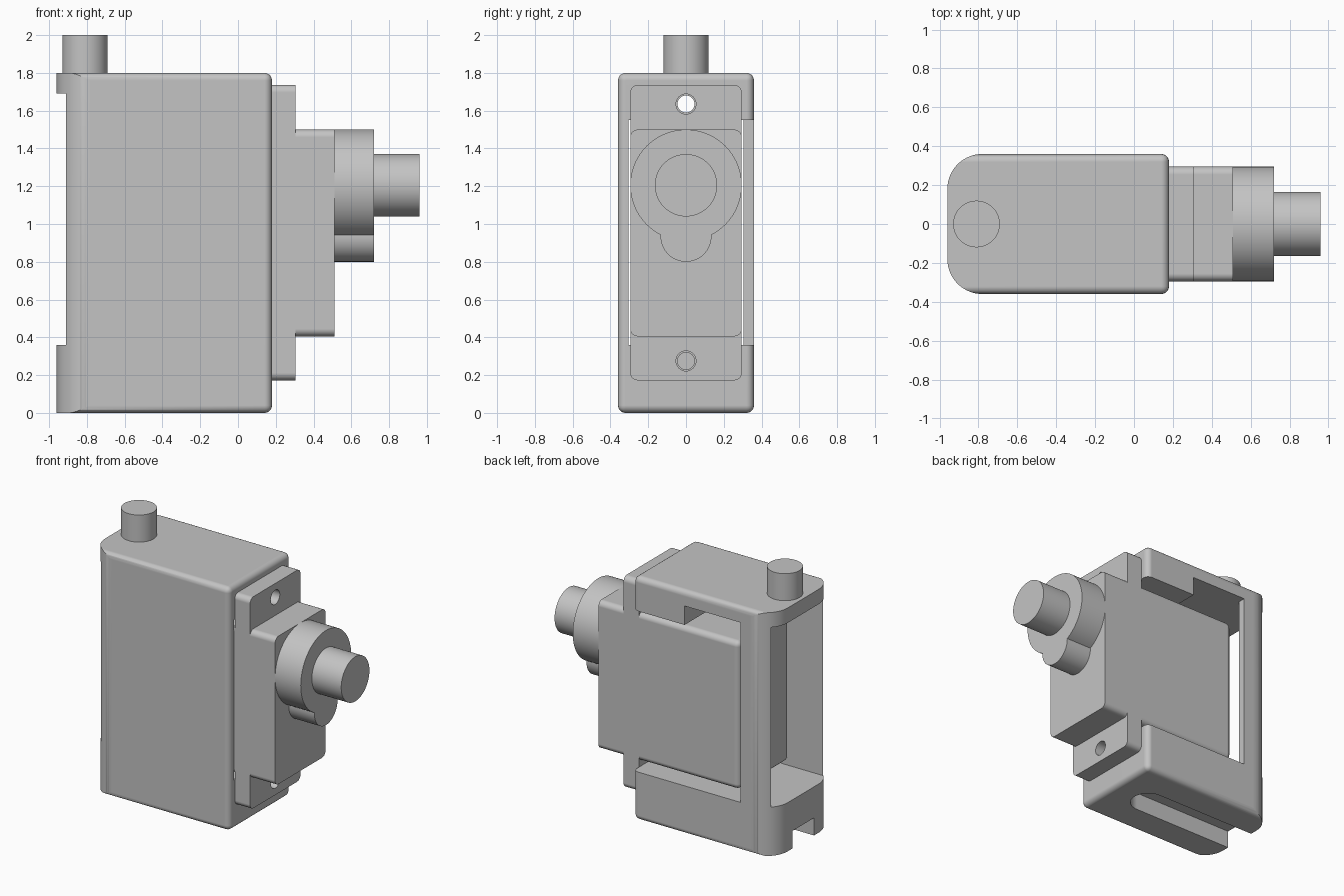
import bpy, bmesh
from math import cos, sin, pi
from mathutils import Vector

cube = bpy.data.objects.get("Cube")
if cube:
    bpy.data.objects.remove(cube, do_unlink=True)

grey = bpy.data.materials.new("light_grey")
grey.use_nodes = True
grey.diffuse_color = (0.55, 0.55, 0.55, 1)
grey.node_tree.nodes["Principled BSDF"].inputs["Base Color"].default_value = (0.55, 0.55, 0.55, 1)


def new_object(name, bm):
    bmesh.ops.recalc_face_normals(bm, faces=bm.faces)
    mesh = bpy.data.meshes.new(name)
    bm.to_mesh(mesh)
    bm.free()
    mesh.materials.append(grey)
    obj = bpy.data.objects.new(name, mesh)
    bpy.context.collection.objects.link(obj)
    return obj


def box(name, lo, hi, bevel=0.0, keep=lambda edge: True):
    """Box between two corners; edges passing the rule are rounded."""
    bm = bmesh.new()
    bmesh.ops.create_cube(bm, size=1)
    lo, hi = Vector(lo), Vector(hi)
    for v in bm.verts:
        v.co = (lo + hi) / 2 + v.co * (hi - lo)
    if bevel:
        edges = [e for e in bm.edges if keep(e)]
        bmesh.ops.bevel(bm, geom=edges, offset=bevel, segments=5, profile=0.5, affect='EDGES')
    return new_object(name, bm)


def cylinder(name, axis, a, b, start, end, radius, sides=64):
    """Cylinder along x (centre y, z) or along z (centre x, y)."""
    bm = bmesh.new()
    ring = []
    for i in range(sides):
        u = a + radius * cos(2 * pi * i / sides)
        v = b + radius * sin(2 * pi * i / sides)
        ring.append(bm.verts.new((start, u, v) if axis == 'x' else (u, v, start)))
    face = bm.faces.new(ring)
    extruded = bmesh.ops.extrude_face_region(bm, geom=[face])["geom"]
    shift = (end - start, 0, 0) if axis == 'x' else (0, 0, end - start)
    bmesh.ops.translate(bm, vec=shift, verts=[g for g in extruded if isinstance(g, bmesh.types.BMVert)])
    return new_object(name, bm)


def activate(obj):
    bpy.ops.object.select_all(action='DESELECT')
    obj.select_set(True)
    bpy.context.view_layer.objects.active = obj


def combine(obj, operation, *tools):
    """Apply booleans and discard the tools."""
    activate(obj)
    for tool in tools:
        mod = obj.modifiers.new("boolean", 'BOOLEAN')
        mod.operation, mod.solver, mod.object = operation, 'EXACT', tool
        bpy.ops.object.modifier_apply(modifier=mod.name)
        bpy.data.objects.remove(tool, do_unlink=True)


def finish(obj):
    activate(obj)
    bpy.ops.object.shade_smooth_by_angle(angle=0.55)
    mod = obj.modifiers.new("weighted", 'WEIGHTED_NORMAL')
    mod.keep_sharp = True


def along_x(edge):
    return abs(edge.verts[0].co.x - edge.verts[1].co.x) > 0.01


def not_at_back_end(x):
    return lambda e: any(v.co.x > x for v in e.verts)


def at_low_end(x):
    return lambda e: along_x(e) or all(v.co.x < x for v in e.verts)


# Bracket shell, with large vertical rounds on its open end
bracket = box("bracket", (-1.3, -0.36, 0), (0.18, 0.36, 1.8), 0.04, not_at_back_end(-1))
plan = box("plan", (-0.96, -0.5, -0.5), (0.6, 0.5, 2.5))
combine(bracket, 'INTERSECT', plan)
for side in (-1, 1):
    corner = box("corner", (-1.2, 0.18 * side, -0.3), (-0.78, 0.6 * side, 2.2))
    combine(corner, 'DIFFERENCE', cylinder("round", 'z', -0.78, 0.18 * side, -0.5, 2.4, 0.18, 96))
    combine(bracket, 'DIFFERENCE', corner)

# Cavity: side window, raised rear ceiling and open end
combine(bracket, 'DIFFERENCE',
        box("window", (-0.70, -0.305, 0.36), (0.6, 0.6, 1.55)),
        box("raised_window", (-0.70, -0.305, 0.36), (-0.24, 0.6, 1.69)),
        box("open_end", (-1.5, -0.305, 0.36), (-0.5, 0.305, 1.69)))

# Underside pin slot and the two screw holes
combine(bracket, 'DIFFERENCE',
        cylinder("slot_end", 'z', -0.13, 0, -0.2, 0.13, 0.125),
        box("slot", (-1.5, -0.125, -0.2), (-0.13, 0.125, 0.13)),
        *[cylinder("hole", 'x', 0, z, -0.3, 0.4, 0.045, 32) for z in (0.275, 1.635)])
finish(bracket)

# Hinge pin on top
finish(cylinder("hinge_pin", 'z', -0.81, 0, 1.79, 2.0, 0.12))

# Motor case with its mounting flange
case = box("motor_case", (-0.64, -0.295, 0.405), (0.51, 0.295, 1.5), 0.04, at_low_end(-0.5))
flange = box("mounting_flange", (0.18, -0.295, 0.172), (0.305, 0.295, 1.737), 0.04, along_x)
combine(flange, 'DIFFERENCE',
        *[cylinder("hole", 'x', 0, z, 0, 0.5, 0.053, 32) for z in (0.275, 1.635)])
finish(case)
finish(flange)

# Gear housing: large drum with a small lobe below
housing = cylinder("gear_housing", 'x', 0, 1.205, 0.505, 0.72, 0.295, 96)
combine(housing, 'UNION', cylinder("lobe", 'x', 0, 0.935, 0.505, 0.72, 0.135))
finish(housing)

# Output shaft
finish(cylinder("output_shaft", 'x', 0, 1.205, 0.71, 0.96, 0.165))
